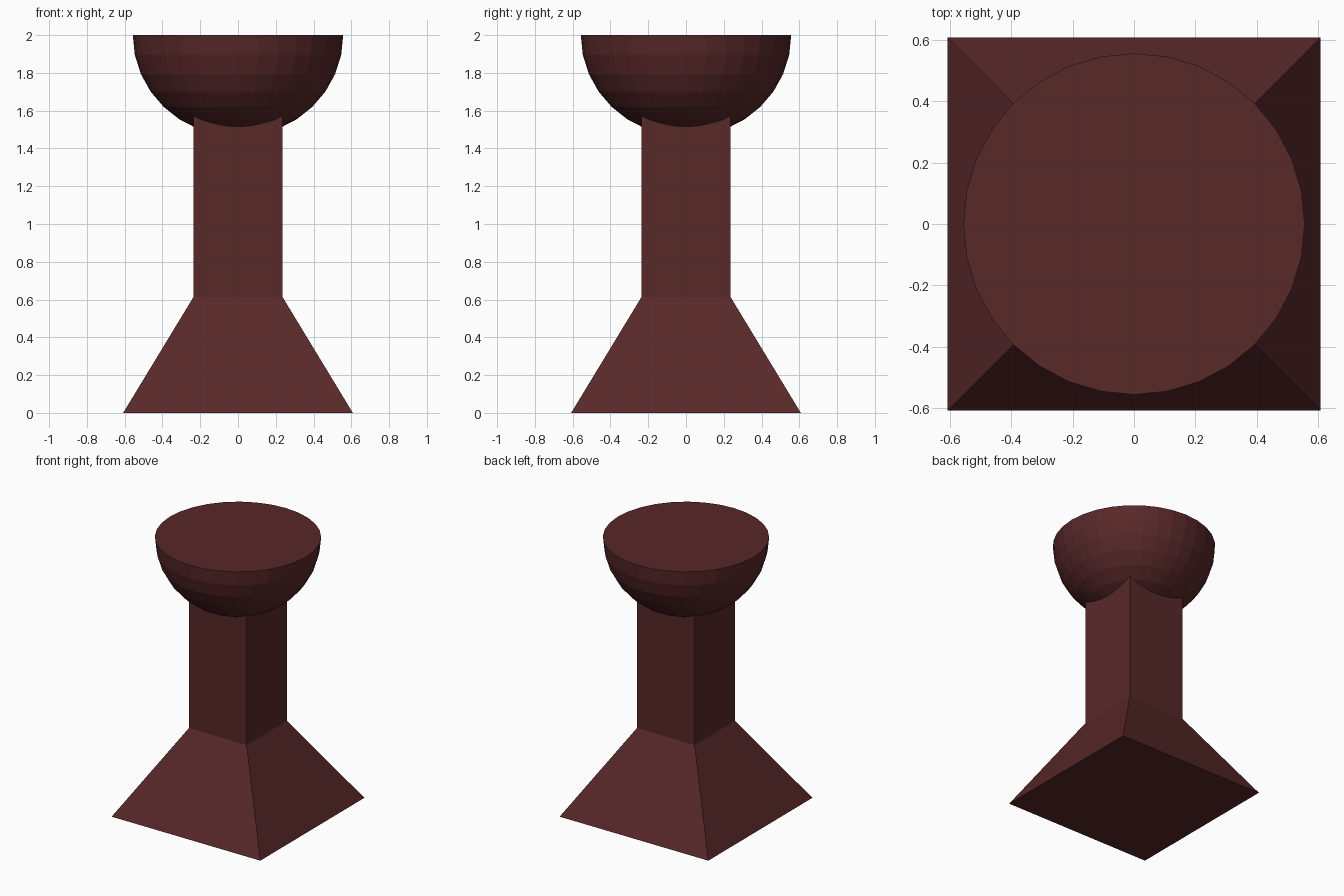
import bpy, bmesh, math

if "Cube" in bpy.data.objects:
    bpy.data.objects.remove(bpy.data.objects["Cube"])

# One flat colour for the whole model
mat = bpy.data.materials.new("dark maroon")
mat.diffuse_color = (0.098, 0.021, 0.022, 1)
mat.use_nodes = True
mat.node_tree.nodes["Principled BSDF"].inputs["Base Color"].default_value = mat.diffuse_color


def stacked(name, rings, sides, turn=0.0):
    """Solid made of regular rings (radius, z) with capped ends; radius 0 closes to a point."""
    bm = bmesh.new()
    loops = []
    for r, z in rings:
        count = sides if r > 0 else 1
        loops.append([bm.verts.new((r * math.cos(turn + math.tau * i / sides),
                                    r * math.sin(turn + math.tau * i / sides), z))
                      for i in range(count)])
    for low, high in zip(loops, loops[1:]):
        for i in range(sides):
            j = (i + 1) % sides
            if len(low) == 1:
                bm.faces.new((low[0], high[j], high[i]))
            else:
                bm.faces.new((low[i], low[j], high[j], high[i]))
    for loop in (loops[0], loops[-1]):
        if len(loop) > 1:
            bm.faces.new(loop)
    bmesh.ops.recalc_face_normals(bm, faces=bm.faces[:])
    mesh = bpy.data.meshes.new(name)
    bm.to_mesh(mesh)
    bm.free()
    mesh.materials.append(mat)
    obj = bpy.data.objects.new(name, mesh)
    bpy.context.collection.objects.link(obj)
    return obj


# Square pedestal: flared foot and straight column in one piece
diag = math.sqrt(2)
stacked("pedestal",
        [(0.608 * diag, 0), (0.236 * diag, 0.613), (0.236 * diag, 1.65)],
        4, math.pi / 4)

# Half-round head with a flat top, slightly shallower than a true hemisphere
radius, depth, steps = 0.557, 0.537, 8
bowl = [(0, 2 - depth)]
for k in range(1, steps + 1):
    a = math.pi / 2 * k / steps
    bowl.append((radius * math.sin(a), 2 - depth * math.cos(a)))
stacked("half_round_head", bowl, 32)
